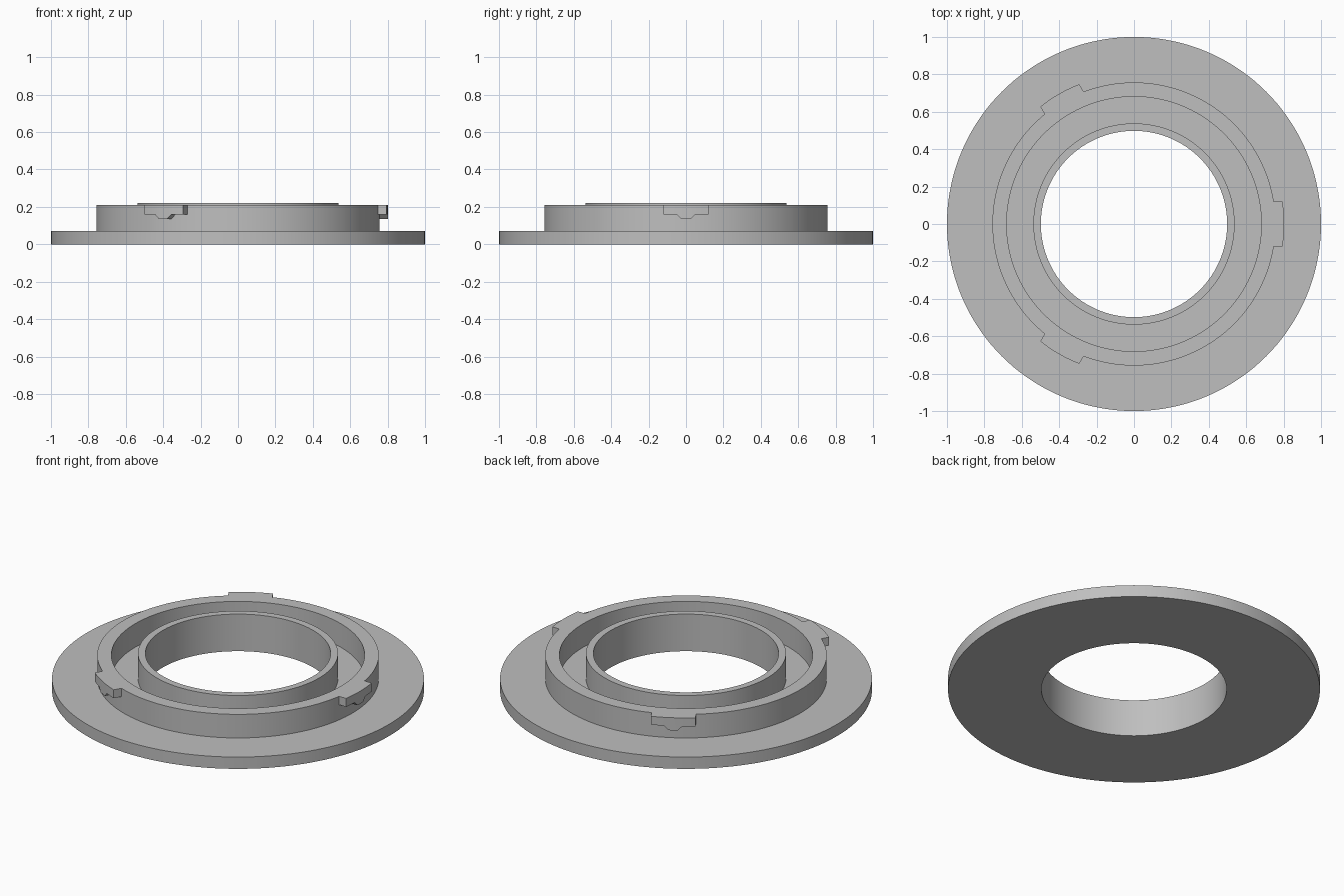
import bpy, bmesh, math
from mathutils import Matrix, Vector

cube = bpy.data.objects.get("Cube")
if cube:
    bpy.data.objects.remove(cube, do_unlink=True)

grey = bpy.data.materials.new("plain_grey")
grey.use_nodes = True
colour = (0.52, 0.52, 0.52, 1)
grey.diffuse_color = colour
grey.node_tree.nodes["Principled BSDF"].inputs["Base Color"].default_value = colour

FLANGE_TOP, RING_TOP, COLLAR_TOP = 0.07, 0.21, 0.22
HOLE_R, COLLAR_R = 0.498, 0.538
RING_IN, RING_OUT, TAB_R = 0.681, 0.757, 0.803


def finish(bm, name):
    """Turn a bmesh into a smooth-by-angle grey object."""
    bmesh.ops.recalc_face_normals(bm, faces=bm.faces)
    mesh = bpy.data.meshes.new(name)
    bm.to_mesh(mesh)
    bm.free()
    mesh.materials.append(grey)
    obj = bpy.data.objects.new(name, mesh)
    bpy.context.collection.objects.link(obj)
    bpy.ops.object.select_all(action='DESELECT')
    obj.select_set(True)
    bpy.context.view_layer.objects.active = obj
    bpy.ops.object.shade_smooth_by_angle(angle=math.radians(25))
    return obj


def lathe(name, profile, steps=144):
    """Revolve a closed (radius, height) profile about z."""
    bm = bmesh.new()
    vs = [bm.verts.new((r, 0, z)) for r, z in profile]
    edges = [bm.edges.new((vs[i - 1], vs[i])) for i in range(len(vs))]
    bmesh.ops.spin(bm, geom=vs + edges, cent=(0, 0, 0), axis=(0, 0, 1),
                   angle=math.tau, steps=steps, use_merge=True)
    bmesh.ops.remove_doubles(bm, verts=bm.verts, dist=1e-5)
    return finish(bm, name)


def locking_tab(name, angle):
    """Curved tab with a tapered tooth hanging below its middle."""
    half = [(0.12, 0.16), (0.085, 0.16), (0.05, 0.16), (0.025, 0.135)]
    columns = [(-y, z) for y, z in half] + half[::-1]
    turn = Matrix.Rotation(angle, 3, 'Z')
    bm = bmesh.new()
    loops = []
    for y, low in columns:
        inner = math.sqrt((RING_OUT - 0.003) ** 2 - y * y)
        outer = math.sqrt(TAB_R ** 2 - y * y)
        section = [(inner, low), (outer, low), (outer, RING_TOP), (inner, RING_TOP)]
        loops.append([bm.verts.new(turn @ Vector((x, y, z))) for x, z in section])
    for a, b in zip(loops, loops[1:]):
        for i in range(4):
            bm.faces.new((a[i - 1], a[i], b[i], b[i - 1]))
    bm.faces.new(loops[0])
    bm.faces.new(loops[-1])
    return finish(bm, name)


# Flange with an outer ring, a groove and an inner collar, as one turned body
lathe("flanged_ring_body", [
    (HOLE_R, 0), (1, 0), (1, FLANGE_TOP),
    (RING_OUT, FLANGE_TOP), (RING_OUT, RING_TOP),
    (RING_IN, RING_TOP), (RING_IN, FLANGE_TOP),
    (COLLAR_R, FLANGE_TOP), (COLLAR_R, COLLAR_TOP), (HOLE_R, COLLAR_TOP)])

# Three locking tabs evenly spaced around the outer ring
for n, side in enumerate(("left", "back_right", "front_right")):
    locking_tab(side + "_locking_tab", n * math.tau / 3)
